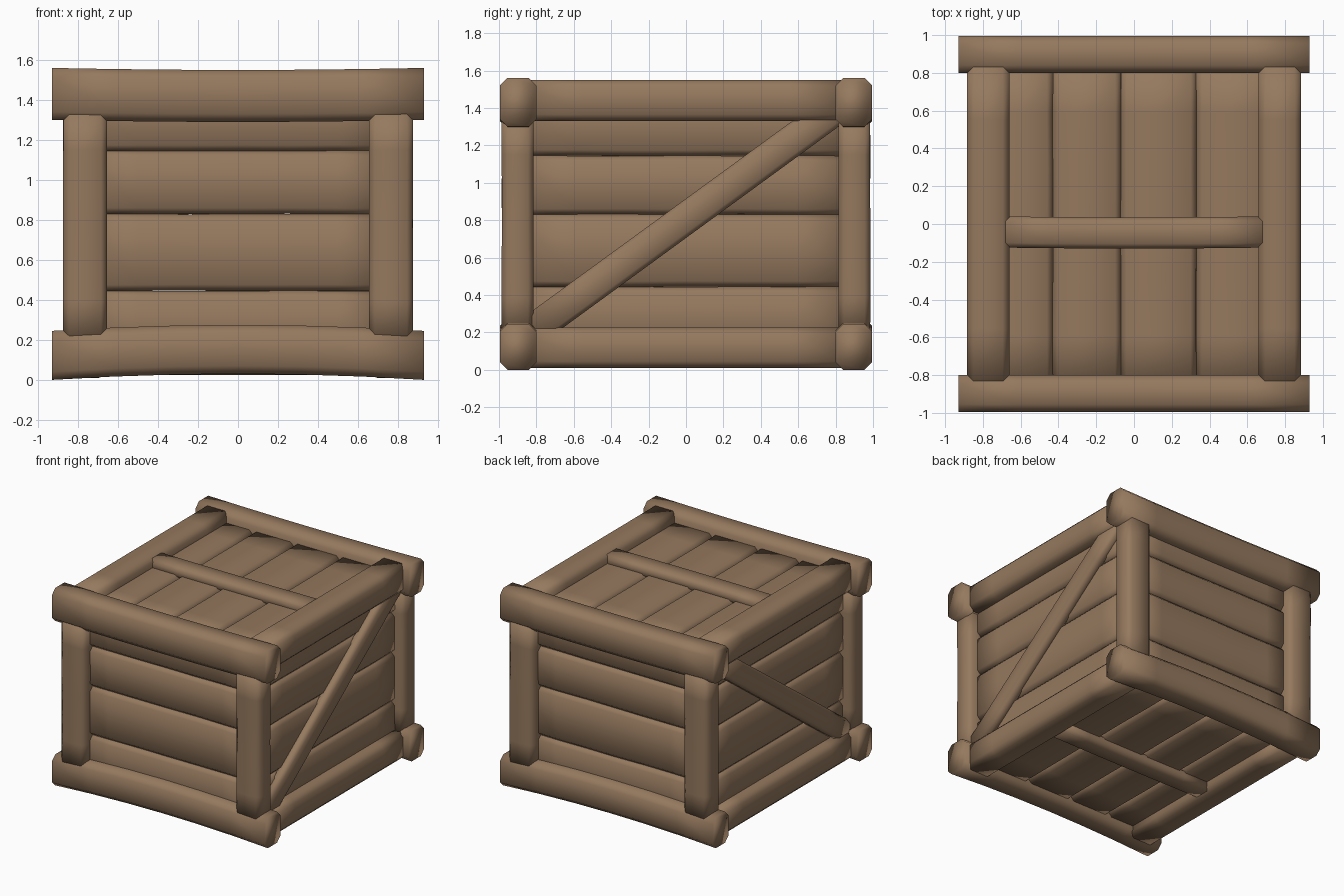
import bpy, bmesh, math, random
from mathutils import Vector, Matrix

if "Cube" in bpy.data.objects:
    bpy.data.objects.remove(bpy.data.objects["Cube"])

random.seed(4)
wood = bpy.data.materials.new("brown wood")
wood.diffuse_color = (0.30, 0.19, 0.112, 1)
wood.use_nodes = True
wood.node_tree.nodes["Principled BSDF"].inputs["Base Color"].default_value = wood.diffuse_color


def beam(name, lo, hi, axis, chamfer=0.035, bow=(0, 0, 0), wobble=0.0, matrix=None):
    """Chamfered timber between two corners, swept along an axis with an optional bow."""
    lo, hi = Vector(lo), Vector(hi)
    mid, half = (lo + hi) / 2, (hi - lo) / 2
    u, v = (axis + 1) % 3, (axis + 2) % 3
    a, b, c, n = half[u], half[v], chamfer, 6
    profile = [(a, c - b), (a, b - c), (a - c, b), (c - a, b),
               (-a, b - c), (-a, c - b), (c - a, -b), (a - c, -b)]
    bm = bmesh.new()
    rings = []
    for i in range(n + 1):
        t = -1 + 2 * i / n
        width = 1 + random.uniform(-wobble, wobble)
        ring = []
        for p, q in profile:
            co = mid.copy()
            co[axis] += half[axis] * t
            co[u] += p * width
            co[v] += q * width
            co += Vector(bow) * (1 - t * t)
            ring.append(bm.verts.new(co))
        rings.append(ring)
    for r, s in zip(rings, rings[1:]):
        for k in range(8):
            bm.faces.new((r[k], r[(k + 1) % 8], s[(k + 1) % 8], s[k]))
    bm.faces.new(rings[0][::-1])
    bm.faces.new(rings[-1])
    if matrix:
        bm.transform(matrix)
    bmesh.ops.recalc_face_normals(bm, faces=bm.faces)
    for f in bm.faces:
        f.smooth = True
    me = bpy.data.meshes.new(name)
    bm.to_mesh(me)
    bm.free()
    me.materials.append(wood)
    ob = bpy.data.objects.new(name, me)
    bpy.context.collection.objects.link(ob)
    return ob


def span(s, p, q):
    """Ordered interval p..q mirrored by sign s."""
    return sorted((s * p, s * q))


# Long front and back rails, slightly bowed
for s, side in ((-1, "front"), (1, "back")):
    y0, y1 = span(s, 0.80, 0.995)
    beam(side + "_top_rail", (-0.93, y0, 1.30), (0.93, y1, 1.56), 0, 0.04, (0, 0, -0.01))
    beam(side + "_bottom_rail", (-0.93, y0, 0), (0.93, y1, 0.245), 0, 0.04, (0, 0, 0.03))

# Side rails, corner posts and diagonal braces
slope = math.atan(0.73)
for s, side in ((-1, "left"), (1, "right")):
    x0, x1 = span(s, 0.66, 0.885)
    beam(side + "_top_rail", (x0, -0.83, 1.33), (x1, 0.83, 1.55), 1)
    beam(side + "_bottom_rail", (x0, -0.83, 0.01), (x1, 0.83, 0.225), 1)
    for t, end in ((-1, "front"), (1, "back")):
        y0, y1 = span(t, 0.815, 0.985)
        p0, p1 = span(s, 0.655, 0.875)
        beam(f"{end}_{side}_post", (p0, y0, 0.2), (p1, y1, 1.34), 2, 0.03, wobble=0.01)
    d0, d1 = span(s, 0.77, 0.855)
    turn = Matrix.Translation((0, 0, 0.81)) @ Matrix.Rotation(slope, 4, 'X')
    beam(side + "_diagonal_brace", (d0, -1.0, -0.085), (d1, 1.0, 0.085), 1, 0.022, matrix=turn)

# Wall planks running sideways
rows = [0.10, 0.445, 0.83, 1.145, 1.46]
for i, (z0, z1) in enumerate(zip(rows, rows[1:])):
    for s, side in ((-1, "front"), (1, "back")):
        y0, y1 = span(s, 0.81, 0.91)
        beam(f"{side}_plank_{i}", (-0.75, y0, z0), (0.75, y1, z1), 0, 0.03, wobble=0.012)
    for s, side in ((-1, "left"), (1, "right")):
        x0, x1 = span(s, 0.70, 0.80)
        beam(f"{side}_plank_{i}", (x0, -0.88, z0), (x1, 0.88, z1), 1, 0.03, wobble=0.012)

# Lid and floor planks running front to back
cols = [-0.76, -0.43, -0.07, 0.33, 0.76]
for name, z0, z1 in (("lid", 1.38, 1.475), ("floor", 0.085, 0.18)):
    for i, (x0, x1) in enumerate(zip(cols, cols[1:])):
        beam(f"{name}_plank_{i}", (x0, -0.88, z0), (x1, 0.88, z1), 1, 0.03, wobble=0.012)

# Cross battens on the lid and floor
beam("lid_batten", (-0.68, -0.125, 1.44), (0.68, 0.04, 1.535), 0, 0.025, (0, -0.005, 0))
beam("floor_batten", (-0.68, -0.125, 0.025), (0.68, 0.04, 0.12), 0, 0.025, (0, -0.005, 0))
